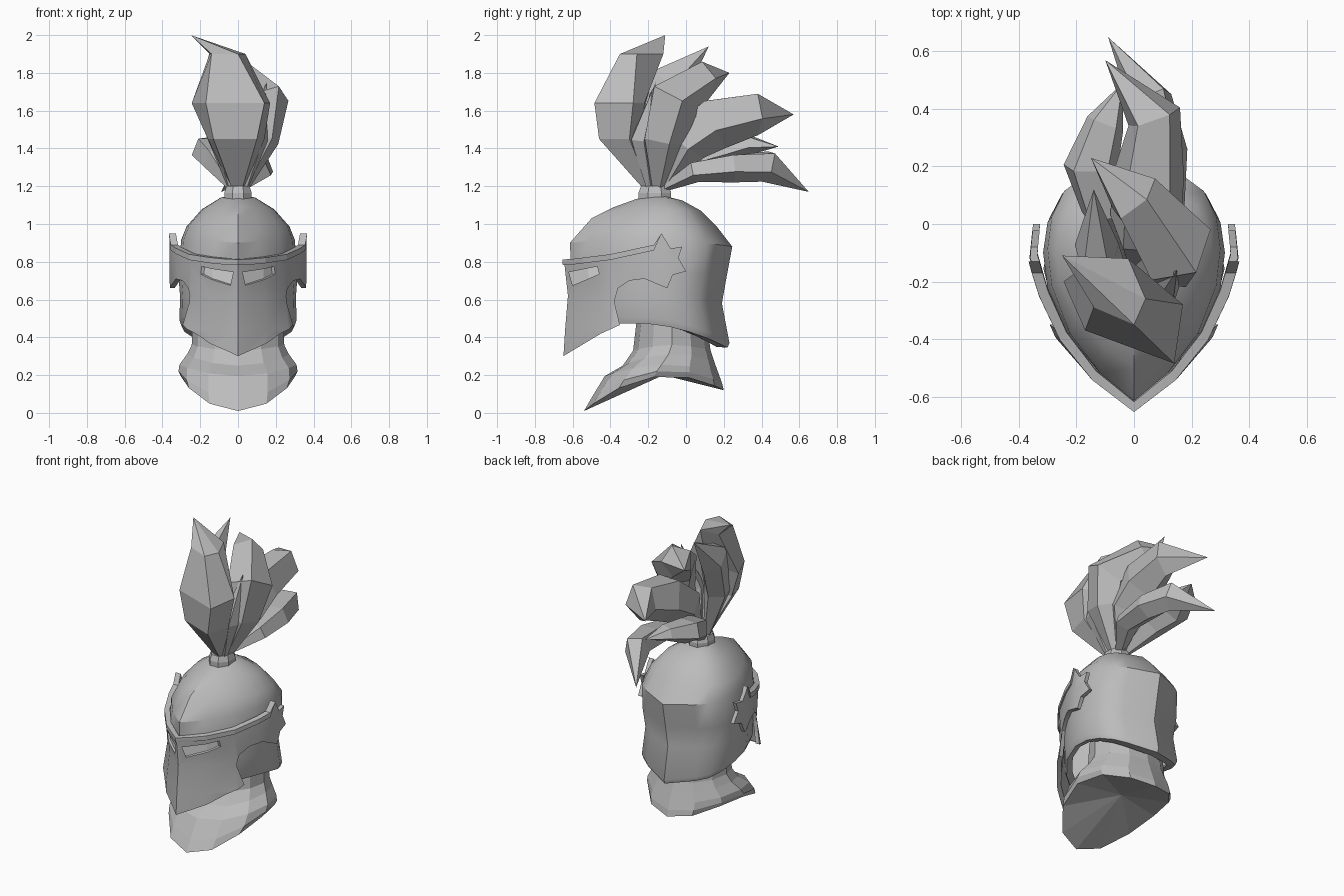
import bpy, bmesh, math
from mathutils import Vector

cube = bpy.data.objects.get("Cube")
if cube:
    bpy.data.objects.remove(cube, do_unlink=True)


def material(name, value):
    m = bpy.data.materials.new(name)
    m.use_nodes = True
    m.diffuse_color = (value, value, value, 1)
    m.node_tree.nodes["Principled BSDF"].inputs["Base Color"].default_value = m.diffuse_color
    return m


STEEL = material("steel grey", 0.5)
PALE = material("pale grey", 0.8)


def to_object(name, bm, mat=STEEL):
    bmesh.ops.recalc_face_normals(bm, faces=bm.faces)
    mesh = bpy.data.meshes.new(name)
    bm.to_mesh(mesh)
    bm.free()
    mesh.materials.append(mat)
    ob = bpy.data.objects.new(name, mesh)
    bpy.context.collection.objects.link(ob)
    return ob


def activate(ob):
    bpy.ops.object.select_all(action='DESELECT')
    ob.select_set(True)
    bpy.context.view_layer.objects.active = ob


def smooth(ob, angle=30):
    activate(ob)
    bpy.ops.object.shade_smooth_by_angle(angle=math.radians(angle))


def loft(name, rings, cap_start=True, cap_end=True, mat=STEEL):
    """Skin a list of rings; a ring of one point closes to a tip."""
    bm = bmesh.new()
    loops = [[bm.verts.new(p) for p in r] for r in rings]
    for a, b in zip(loops, loops[1:]):
        n = max(len(a), len(b))
        for i in range(n):
            j = (i + 1) % n
            quad = [a[i % len(a)], a[j % len(a)], b[j % len(b)], b[i % len(b)]]
            bm.faces.new(list(dict.fromkeys(quad)))
    if cap_start and len(loops[0]) > 2:
        bm.faces.new(loops[0])
    if cap_end and len(loops[-1]) > 2:
        bm.faces.new(loops[-1])
    return to_object(name, bm, mat)


def ring(half, sx, yf, yb, zf, zm, zb):
    """Mirror a half outline, fit it between yf and yb, bend its height front to back."""
    y0, y1 = half[0][1], half[-1][1]
    full = list(half) + [(-x, y) for x, y in half[-2:0:-1]]
    out = []
    for x, y in full:
        t = (y - y0) / (y1 - y0)
        z = zf * (1 - t) * (1 - 2 * t) + 4 * zm * t * (1 - t) + zb * t * (2 * t - 1)
        out.append(Vector((x * sx, yf + t * (yb - yf), z)))
    return out


def prism(name, outline):
    """Extrude a side outline (y, z) across the full width."""
    return loft(name, [[(x, y, z) for y, z in outline] for x in (-0.6, 0.6)])


def boolean(ob, cutter, operation):
    activate(ob)
    m = ob.modifiers.new("cut", 'BOOLEAN')
    m.operation, m.solver, m.object = operation, 'EXACT', cutter
    bpy.ops.object.modifier_apply(modifier=m.name)
    bpy.data.objects.remove(cutter, do_unlink=True)


# Helmet shell with an inward flange at the rim
HELM = [(0, -.62), (.12, -.525), (.23, -.385), (.295, -.22), (.31, -.09), (.295, .02),
        (.25, .11), (.18, .16), (0, .24)]
shell = loft("helmet_shell", [
    ring(HELM, .84, -.53, .16, .45, .48, .35),
    ring(HELM, .96, -.58, .22, .43, .47, .345),
    ring(HELM, 1.0, -.595, .23, .46, .505, .37),
    ring(HELM, .99, -.595, .19, .58, .62, .58),
    ring(HELM, 1.02, -.605, .215, .72, .74, .72),
    ring(HELM, .97, -.615, .245, .9, .92, .88),
    ring(HELM, .88, -.5, .16, 1.03, .99, .99),
    ring(HELM, .62, -.38, .08, 1.09, 1.08, 1.07),
    ring(HELM, .3, -.27, -.02, 1.13, 1.14, 1.125),
    [Vector((0, -.16, 1.16))]], cap_start=False)
activate(shell)
solid = shell.modifiers.new("thickness", 'SOLIDIFY')
solid.thickness, solid.offset = 0.015, -1
bpy.ops.object.modifier_apply(modifier=solid.name)
smooth(shell, 36)

# Visor, brow trim and eyes: layers wrapped around the shell, trimmed by side outlines
VISOR = [(0, -.65), (.14, -.54), (.25, -.4), (.32, -.25), (.36, -.12), (.345, .03), (0, .2)]


def wrap(name, depth, mat=STEEL):
    k = 1 - depth / .38
    levels = [(.2, 1.06, -.655), (.44, 1.1, -.64), (.62, 1.0, -.625), (.8, 1.01, -.645), (1.0, 1.0, -.645)]
    return loft(name, [ring(VISOR, s * k, y + depth, .2, z, z, z) for z, s, y in levels], mat=mat)


def wrapped_plate(name, outline, outer, inner, mat=STEEL):
    plate = wrap(name, outer, mat)
    boolean(plate, prism("outline_cutter", outline), 'INTERSECT')
    boolean(plate, wrap("hollow_cutter", inner, mat), 'DIFFERENCE')
    return plate


SLOT = [(-.62, .745), (-.47, .775), (-.46, .735), (-.6, .675)]
BROW = [(-.7, .81), (-.6, .815), (-.4, .84), (-.17, .89), (-.13, .95)]
VISOR_SIDE = BROW + [(-.08, .87), (-.02, .88), (-.04, .82), (0, .75), (-.07, .73), (-.1, .66),
                     (-.22, .71), (-.3, .7), (-.36, .66), (-.38, .59), (-.35, .465), (-.45, .42),
                     (-.55, .36), (-.65, .3), (-.7, .27)]
visor = wrapped_plate("visor", VISOR_SIDE, 0, .027)
boolean(visor, prism("slot_cutter", SLOT), 'DIFFERENCE')
smooth(visor)
wrapped_plate("brow_trim", BROW + [(y, z - .03) for y, z in reversed(BROW[:-1])], -.009, .01)
wrapped_plate("eye_plates", SLOT, .014, .023, PALE)

# Neck guard
ROUND = [(math.sin(a * math.pi / 6), -math.cos(a * math.pi / 6)) for a in range(7)]
loft("neck_guard", [
    ring(ROUND, .24, -.26, .11, .5, .5, .48),
    ring(ROUND, .245, -.28, .13, .33, .36, .33),
    ring(ROUND, .27, -.335, .15, .25, .31, .27),
    ring(ROUND, .31, -.43, .17, .195, .255, .215),
    ring(ROUND, .315, -.5, .19, .08, .22, .16),
    ring(ROUND, .3, -.54, .2, .01, .19, .12),
    [Vector((0, -.12, .2))]])

# Plume socket
loft("plume_socket", [
    [(r * math.cos(a * math.pi / 4 + .39), -.165 + r * 1.2 * math.sin(a * math.pi / 4 + .39), z)
     for a in range(8)] for r, z in ((.078, 1.13), (.078, 1.165), (.066, 1.2))])

# Front feather: a broad wedge turned to one side
FRONT = [(1.18, [(-.03, -.2), (.02, -.22), (.03, -.19), (0, -.16), (-.03, -.17)]),
         (1.45, [(-.13, -.37), (.1, -.46), (.14, -.3), (0, -.24), (-.16, -.25)]),
         (1.64, [(-.17, -.37), (.14, -.485), (.17, -.28), (0, -.22), (-.245, -.2)]),
         (1.9, [(-.14, -.29), (0, -.35), (.04, -.26), (-.02, -.12), (-.15, -.13)])]
loft("front_feather", [[(x, y, z) for x, y in pts] for z, pts in FRONT] + [[(-.25, -.11, 2)]])


# Plume feathers: five-sided spindles along a bent spine
def feather(name, spine, tip):
    centres = [Vector(s[:3]) for s in spine] + [Vector(tip)]
    rings = []
    for i, s in enumerate(spine):
        tangent = (centres[i + 1] - centres[max(i - 1, 0)]).normalized()
        side = Vector((1, 0, 0))
        side = (side - tangent * side.dot(tangent)).normalized()
        up = tangent.cross(side)
        rings.append([centres[i] + side * s[3] * math.cos(a * math.tau / 5 + .3)
                      + up * s[4] * math.sin(a * math.tau / 5 + .3) for a in range(5)])
    loft(name, rings + [[centres[-1]]])


feather("tall_feather", [(-.03, -.17, 1.18, .02, .02), (-.1, -.19, 1.5, .08, .1),
                         (-.13, -.1, 1.75, .08, .12)], (-.14, .12, 1.94))
feather("side_feather", [(.02, -.15, 1.18, .03, .03), (.13, -.12, 1.45, .09, .12),
                         (.14, -.08, 1.64, .14, .15), (0, .09, 1.77, .1, .1)], (-.15, .23, 1.8))
feather("rear_feather", [(0, -.13, 1.18, .03, .03), (.04, -.01, 1.43, .13, .13),
                         (.05, .15, 1.54, .13, .15), (.07, .37, 1.59, .1, .12)], (-.1, .57, 1.58))
feather("low_side_feather", [(-.02, -.14, 1.18, .02, .02), (-.1, .05, 1.34, .09, .08),
                             (-.15, .2, 1.39, .1, .08), (-.1, .35, 1.42, .07, .05)], (-.04, .49, 1.41))
feather("low_rear_feather", [(.01, -.12, 1.19, .03, .02), (.1, .05, 1.28, .08, .06),
                             (.1, .25, 1.3, .09, .08), (.06, .43, 1.31, .08, .09)], (-.09, .65, 1.17))
feather("small_feather", [(.03, -.19, 1.18, .02, .02), (.1, -.24, 1.45, .06, .06)], (.15, -.16, 1.75))
